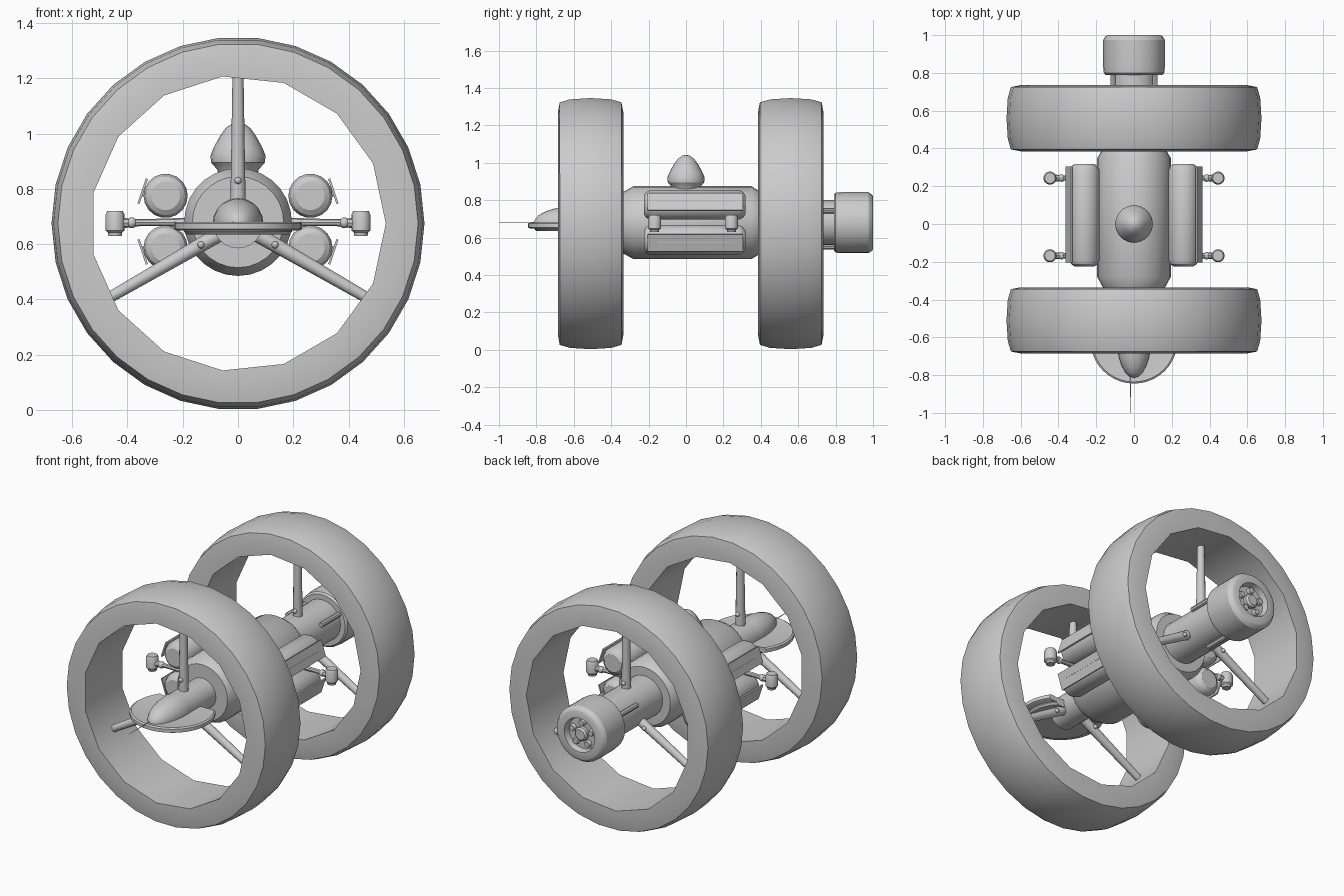
import bpy, bmesh
from math import cos, sin, pi, radians
from mathutils import Vector, Matrix

if "Cube" in bpy.data.objects:
    bpy.data.objects.remove(bpy.data.objects["Cube"])

ZC = 0.675  # height of the main axis


def finish(name, bm, smooth=True):
    bmesh.ops.remove_doubles(bm, verts=bm.verts, dist=1e-5)
    bmesh.ops.recalc_face_normals(bm, faces=bm.faces)
    me = bpy.data.meshes.new(name)
    bm.to_mesh(me)
    bm.free()
    ob = bpy.data.objects.new(name, me)
    bpy.context.collection.objects.link(ob)
    if smooth:
        bpy.ops.object.select_all(action='DESELECT')
        ob.select_set(True)
        bpy.context.view_layer.objects.active = ob
        bpy.ops.object.shade_smooth_by_angle(angle=radians(32))
    return ob


def lathe(name, prof, loc=(0, 0, 0), axis=(0, 1, 0), n=24, closed=False, cut_y=None, poly=None):
    """Spin (radius, distance) points round an axis; poly marks radii kept to n/2 sides."""
    bm = bmesh.new()
    q = Vector((0, 0, 1)).rotation_difference(Vector(axis).normalized())
    rings = []
    for r, t in prof:
        ring = []
        for i in range(n):
            k = cos(2 * pi / n) if r == poly and i % 2 else 1
            a = 2 * pi * i / n
            ring.append(bm.verts.new(q @ Vector((r * k * cos(a), r * k * sin(a), t)) + Vector(loc)))
        rings.append(ring)
    pairs = list(zip(rings, rings[1:])) + ([(rings[-1], rings[0])] if closed else [])
    for a, b in pairs:
        for i in range(n):
            j = (i + 1) % n
            bm.faces.new((a[i], a[j], b[j], b[i]))
    bmesh.ops.remove_doubles(bm, verts=bm.verts, dist=1e-5)
    if cut_y is not None:
        g = bm.verts[:] + bm.edges[:] + bm.faces[:]
        bmesh.ops.bisect_plane(bm, geom=g, plane_co=(0, cut_y, 0), plane_no=(0, 1, 0), clear_outer=True)
        bmesh.ops.holes_fill(bm, edges=[e for e in bm.edges if e.is_boundary])
    return finish(name, bm)


def box(name, loc, size, rot_y=0):
    bm = bmesh.new()
    m = Matrix.Translation(loc) @ Matrix.Rotation(rot_y, 4, 'Y') @ Matrix.Diagonal((*size, 1))
    bmesh.ops.create_cube(bm, size=1, matrix=m)
    return finish(name, bm, False)


def rod(name, a, b, r0, r1, n=12):
    d = Vector(b) - Vector(a)
    return lathe(name, [(0, 0), (r0, 0), (r1, d.length), (0, d.length)], a, d, n)


def ball(name, loc, r):
    return lathe(name, [(r * sin(pi * i / 6), -r * cos(pi * i / 6)) for i in range(7)], loc, n=10)


# Wheels: wide rounded tyre, fifteen-sided bore, three spokes with studs
tyre = [(0.535, -.175), (0.60, -.175), (0.652, -.165), (0.668, -.11), (0.675, 0),
        (0.668, .11), (0.652, .165), (0.60, .175), (0.535, .175)]
for pos, y, hub_r in (("front", -0.51, 0.09), ("rear", 0.56, 0.12)):
    lathe(pos + "_wheel", tyre, (0, y, ZC), n=30, closed=True, poly=0.535)
    for i, deg in enumerate((90, 210, 330)):
        d = Vector((cos(radians(deg)), 0, sin(radians(deg))))
        c = Vector((0, y, ZC))
        rod(f"{pos}_spoke_{i}", c + d * 0.05, c + d * 0.54, 0.028, 0.02)
        ball(f"{pos}_spoke_stud_{i}", c + d * 0.155 + Vector((0, -0.025, 0)), 0.013)
        ball(f"{pos}_spoke_back_stud_{i}", c + d * 0.155 + Vector((0, 0.025, 0)), 0.013)

# Fuselage and hubs
lathe("body", [(0, -.335), (.165, -.335), (.195, -.28), (.195, .35), (.17, .39), (0, .39)],
      (0, 0, 0.68), n=28)
lathe("front_hub", [(0, -.60), (.09, -.60), (.09, -.32), (0, -.32)], (0, 0, ZC))
lathe("rear_hub", [(0, .38), (.12, .38), (.12, .80), (0, .80)], (0, 0, 0.68))

# Turret on top
lathe("top_dome", [(0, .85), (.07, .85), (.075, .87), (.097, .895), (.1, .92), (.088, .95),
                   (.066, .99), (.045, 1.02), (.02, 1.038), (0, 1.043)], axis=(0, 0, 1), n=20)

# Nose: cut disc, under plate, teardrop canopy and probe
lathe("nose_disc", [(0, .655), (.222, .65), (.231, .655), (.231, .675), (.222, .681), (.2, .677), (0, .677)],
      (0, -.614, 0), (0, 0, 1), 40, cut_y=-0.48)
lathe("nose_under_plate", [(0, .635), (.185, .635), (.195, .645), (.195, .655), (0, .655)],
      (0, -.614, 0), (0, 0, 1), 40, cut_y=-0.48)
canopy = [(.092 * sin(pi * i / 12), -.215 * cos(pi * i / 12)) for i in range(13)]
bm_canopy = lathe("nose_canopy", canopy, (0, -.60, ZC), n=20)
bm = bmesh.new()
bm.from_mesh(bm_canopy.data)
bmesh.ops.bisect_plane(bm, geom=bm.verts[:] + bm.edges[:] + bm.faces[:], plane_co=(0, 0, .66),
                       plane_no=(0, 0, -1), clear_outer=True)
bmesh.ops.holes_fill(bm, edges=[e for e in bm.edges if e.is_boundary])
bm.to_mesh(bm_canopy.data)
bm.free()
rod("nose_probe", (-.018, -.80, .68), (-.018, -1.0, .68), .003, .001, 6)

# Rear engine with recessed nozzle, bumps and mounting rods
lathe("engine", [(0, .79), (.15, .79), (.16, .80), (.163, .83), (.163, .975), (.15, .995), (.14, 1.0),
                 (.10, 1.0), (.092, .965), (0, .965)], (0, 0, 0.68), n=28)
lathe("engine_core", [(0, .96), (.04, .96), (.04, .985), (.03, .995), (0, .995)], (0, 0, 0.68), n=16)
for i in range(5):
    a = 2 * pi * i / 5 + pi / 2
    rod(f"engine_nozzle_{i}", (.065 * cos(a), .96, .68 + .065 * sin(a)),
        (.065 * cos(a), .985, .68 + .065 * sin(a)), .021, .016)
for i, deg in enumerate((30, 150, 270)):
    x, z = .128 * cos(radians(deg)), .68 + .128 * sin(radians(deg))
    rod(f"engine_mount_{i}", (x, .62, z), (x, .81, z), .014, .014, 8)

# Side tanks with cover panels, and thruster arms
for side, s in (("left", -1), ("right", 1)):
    for lvl, zt, u in (("upper", .775, 1), ("lower", .588, -1)):
        lathe(f"{side}_{lvl}_tank", [(0, -.225), (.052, -.225), (.07, -.213), (.08, -.19), (.08, .285),
                                     (.07, .305), (.052, .317), (0, .317)], (s * .262, 0, zt), n=18)
        box(f"{side}_{lvl}_tank_panel", (s * .345, .05, .682 + u * .11), (.008, .51, .095), -s * u * .32)
        box(f"{side}_{lvl}_panel_link", (s * .325, .05, .682 + u * .10), (.05, .40, .02))
    for pos, y in (("front", -.168), ("rear", .243)):
        name = f"{side}_{pos}_thruster"
        rod(name + "_arm", (s * .17, y, .68), (s * .36, y, .678), .016, .012, 8)
        rod(name + "_arm_tip", (s * .35, y, .678), (s * .43, y, .676), .012, .02, 8)
        ball(name + "_joint", (s * .385, y, .677), .02)
        lathe(name, [(0, .63), (.024, .63), (.026, .642), (.035, .65), (.035, .705),
                     (.028, .72), (0, .72)], (s * .445, y, 0), (0, 0, 1), 14)
